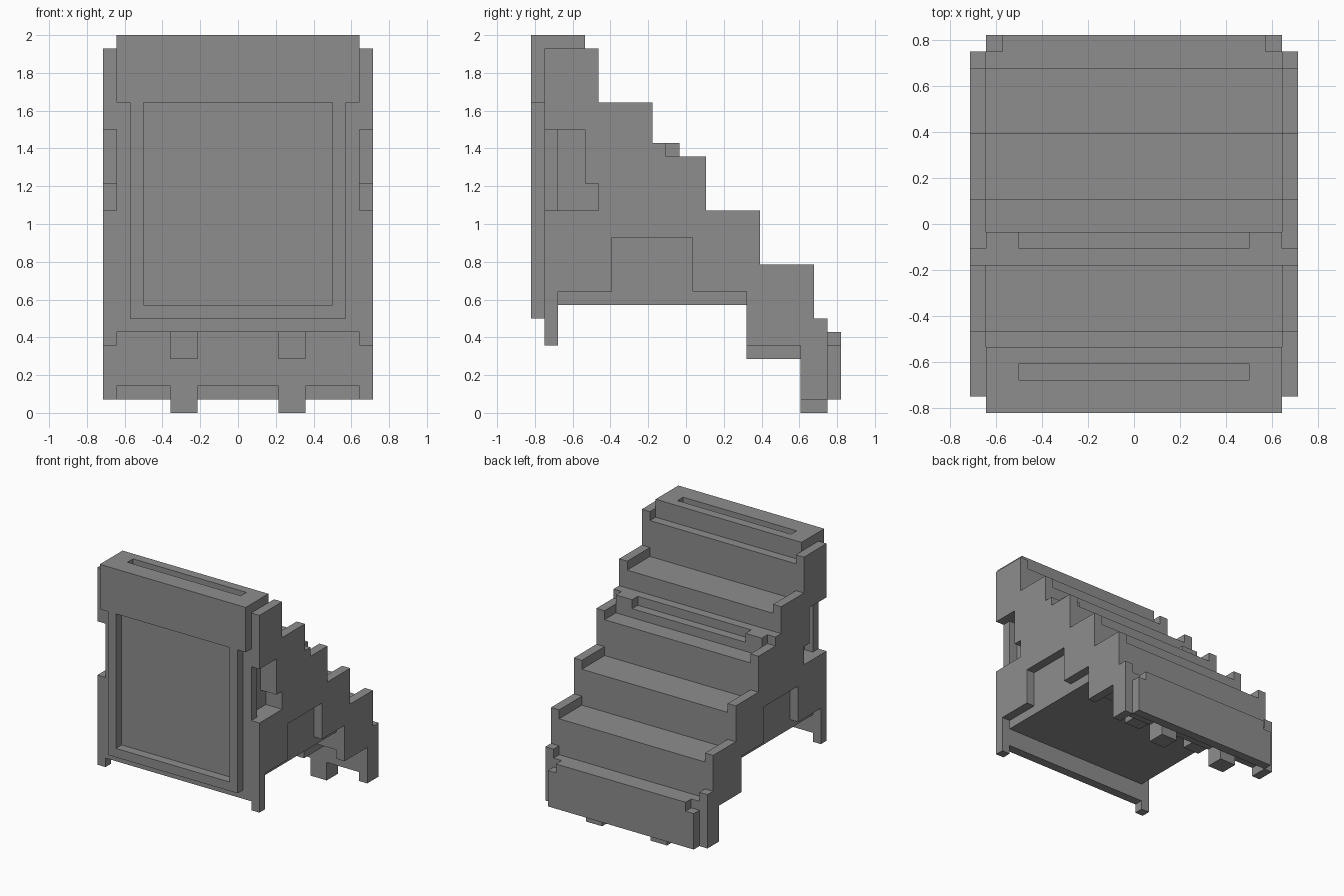
import bpy
import bmesh
from mathutils import Vector

UNIT = 1 / 14          # size of one block
MID_DEPTH = 11.5       # block depth of the model centre

default_cube = bpy.data.objects.get("Cube")
if default_cube:
    bpy.data.objects.remove(default_cube, do_unlink=True)

grey = bpy.data.materials.new("plain_grey")
grey.use_nodes = True
grey_colour = (0.27, 0.27, 0.27, 1)
grey.diffuse_color = grey_colour
grey.node_tree.nodes["Principled BSDF"].inputs["Base Color"].default_value = grey_colour


def extrude(name, profile, start, end, axis="x"):
    """Extrude a block-unit outline: (depth, height) along x or (x, height) along y."""
    def place(a, b, along):
        x, depth = (along, a) if axis == "x" else (a, along)
        return Vector((x, depth - MID_DEPTH, b)) * UNIT

    bm = bmesh.new()
    base = bm.faces.new([bm.verts.new(place(a, b, start)) for a, b in profile])
    shift = place(profile[0][0], profile[0][1], end) - base.verts[0].co
    result = bmesh.ops.extrude_face_region(bm, geom=[base], use_keep_orig=True)
    moved = [g for g in result["geom"] if isinstance(g, bmesh.types.BMVert)]
    bmesh.ops.translate(bm, vec=shift, verts=moved)
    bmesh.ops.recalc_face_normals(bm, faces=bm.faces)
    mesh = bpy.data.meshes.new(name)
    bm.to_mesh(mesh)
    bm.free()
    mesh.materials.append(grey)
    obj = bpy.data.objects.new(name, mesh)
    bpy.context.scene.collection.objects.link(obj)
    return obj


def box(name, x, depth, height):
    (near, far), (low, high) = depth, height
    return extrude(name, [(near, low), (far, low), (far, high), (near, high)], *x)


def cut(target, cutter):
    modifier = target.modifiers.new(cutter.name, "BOOLEAN")
    modifier.operation = "DIFFERENCE"
    modifier.solver = "EXACT"
    modifier.object = cutter
    cutter.hide_render = True
    cutter.hide_viewport = True
    cutter.display_type = "WIRE"


def stairs(tread_drop):
    """Lower staircase outline from the middle tread to the bottom tread."""
    points = []
    for step in range(3):
        depth, height = 13 + 4 * step, 19 - 4 * step - tread_drop
        points += [(depth, height), (depth, height - 4)]
    return points


# Stepped body with recessed underside
body = extrude("stepped_body", [
    (1, 6), (1, 26), (5, 26), (5, 22), (9, 22), (9, 20), (11, 20), (11, 18),
    *stairs(1),
    (22, 6), (22, 2), (20, 2), (20, 6), (16, 6), (16, 8), (2, 8), (2, 6)], -9, 9)
cut(body, box("tread_slot_cutter", (-7, 7), (10, 11.5), (19, 20.5)))

# Side walls, standing one block proud of the treads
wall = [
    (1, 5), (1, 15), (5, 15), (5, 17), (4, 17), (4, 21), (1, 21),
    (1, 27), (5, 27), (5, 23), (9, 23), (9, 20), (10, 20), (10, 19),
    *stairs(0),
    (22, 7), (22, 1), (20, 1), (20, 5), (16, 5), (16, 9), (12, 9), (12, 13),
    (6, 13), (6, 9), (2, 9), (2, 5)]

for side, label in ((1, "left"), (-1, "right")):
    extrude(label + "_side_wall", wall, 9 * side, 10 * side)
    # Hand hold continues into the body behind the front slab
    grip = extrude(label + "_grip_cutter", [
        (2, 15), (5, 15), (5, 17), (4, 17), (4, 21), (2, 21)], 8 * side, 9.5 * side)
    cut(body, grip)
    # Feet and underside blocks
    x = (3 * side, 5 * side)
    box(label + "_foot", x, (20, 22), (0, 2))
    box(label + "_underside_block", x, (16, 20), (4, 6))

# Top cap with a long slot
cap = extrude("top_cap", [(0, 23), (1, 23), (1, 26), (4, 26), (4, 28), (0, 28)], -9, 9)
cut(cap, box("cap_slot_cutter", (-7, 7), (2, 3), (27, 28.5)))

# Frame around the front panel
extrude("front_frame", [
    (-8, 7), (8, 7), (8, 23), (7, 23), (7, 8), (-7, 8), (-7, 23), (-8, 23)], 0, 1, "y")

# Rear bumper with lowered corners
extrude("rear_bumper", [
    (-9, 1), (9, 1), (9, 5), (8, 5), (8, 6), (-8, 6), (-8, 5), (-9, 5)], 22, 23, "y")
